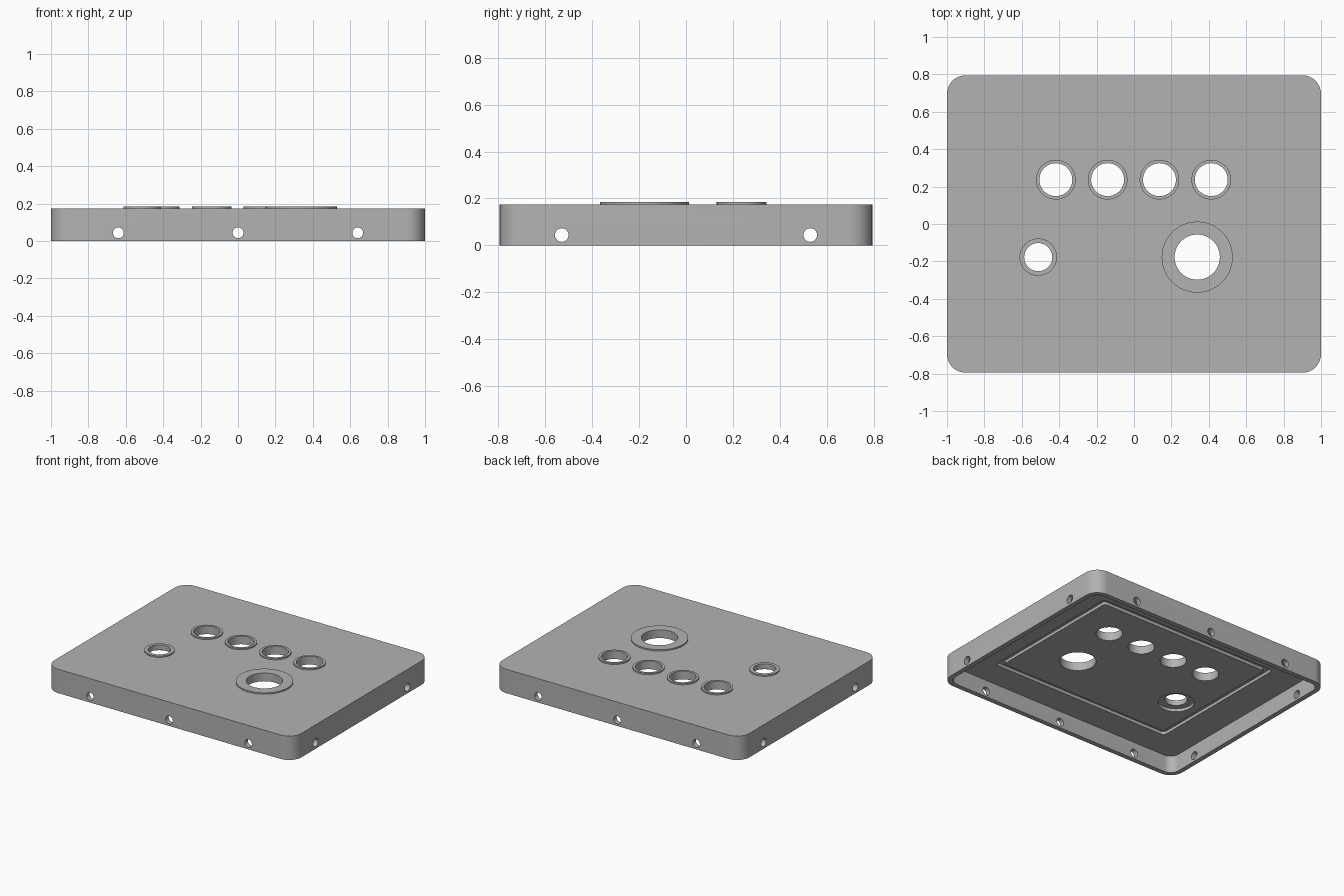
import bpy, bmesh, math
from mathutils import Matrix, Vector

cube = bpy.data.objects.get("Cube")
if cube:
    bpy.data.objects.remove(cube, do_unlink=True)

HALF_X, HALF_Y = 1.0, 0.795
TOP, RAISED, CEILING = 0.175, 0.185, 0.125
WALL, CORNER = 0.035, 0.1
GROOVE_ROOF = 0.147

grey = bpy.data.materials.new("plain grey")
grey.use_nodes = True
colour = (0.45, 0.45, 0.45, 1)
grey.diffuse_color = colour
grey.node_tree.nodes["Principled BSDF"].inputs["Base Color"].default_value = colour


def prism(name, outline, z0, z1):
    """Extrude a flat outline between two heights."""
    bm = bmesh.new()
    face = bm.faces.new([bm.verts.new((x, y, z0)) for x, y in outline])
    ext = bmesh.ops.extrude_face_region(bm, geom=[face])
    verts = [g for g in ext["geom"] if isinstance(g, bmesh.types.BMVert)]
    bmesh.ops.translate(bm, verts=verts, vec=(0, 0, z1 - z0))
    bmesh.ops.recalc_face_normals(bm, faces=bm.faces)
    mesh = bpy.data.meshes.new(name)
    bm.to_mesh(mesh)
    bm.free()
    obj = bpy.data.objects.new(name, mesh)
    mesh.materials.append(grey)
    bpy.context.collection.objects.link(obj)
    return obj


def rounded_rect(hx, hy, r, steps=10):
    points = []
    for i, (sx, sy) in enumerate([(1, 1), (-1, 1), (-1, -1), (1, -1)]):
        for k in range(steps + 1):
            a = math.pi / 2 * (i + k / steps)
            points.append((sx * (hx - r) + r * math.cos(a),
                           sy * (hy - r) + r * math.sin(a)))
    return points


def circle(cx, cy, r, n=48):
    return [(cx + r * math.cos(2 * math.pi * k / n),
             cy + r * math.sin(2 * math.pi * k / n)) for k in range(n)]


def combine(body, tool, operation):
    """Join or cut with a tool shape, then discard the tool."""
    mod = body.modifiers.new("shape", "BOOLEAN")
    mod.operation, mod.solver, mod.object = operation, "EXACT", tool
    graph = bpy.context.evaluated_depsgraph_get()
    mesh = bpy.data.meshes.new_from_object(body.evaluated_get(graph))
    body.modifiers.clear()
    body.data = mesh
    bpy.data.objects.remove(tool, do_unlink=True)


def cut(tool):
    combine(lid, tool, "DIFFERENCE")


def join(tool):
    combine(lid, tool, "UNION")


# Hollow lid with a thin skirt
lid = prism("panel_lid", rounded_rect(HALF_X, HALF_Y, CORNER), 0, TOP)
cut(prism("cavity", rounded_rect(HALF_X - WALL, HALF_Y - WALL, CORNER - WALL), -0.1, CEILING))

# Rectangular seal groove on the underside
cut(prism("groove", rounded_rect(0.73, 0.56, 0.03), 0.1, GROOVE_ROOF))
join(prism("groove_island", rounded_rect(0.69, 0.52, 0.02), CEILING, GROOVE_ROOF + 0.01))

# Raised collars and through holes: x, y, collar radius, hole radius
openings = [(x, 0.237, 0.106, 0.088) for x in (-0.418, -0.141, 0.136, 0.413)]
openings += [(-0.512, -0.177, 0.1, 0.075), (0.338, -0.177, 0.19, 0.121)]
for x, y, collar, hole in openings:
    join(prism("collar", circle(x, y, collar), TOP - 0.01, RAISED))
    cut(prism("hole", circle(x, y, hole), 0, 0.3))

# Counterbore under the smallest hole
cut(prism("counterbore", circle(-0.512, -0.177, 0.12), 0.1, GROOVE_ROOF))

# Screw holes straight through opposite skirt walls
for axis, offsets in (("X", (-0.64, 0, 0.64)), ("Y", (-0.53, 0.53))):
    for offset in offsets:
        drill = prism("screw_hole", circle(0, 0, 0.029, 24), -1.2, 1.2)
        drill.data.transform(Matrix.Rotation(math.pi / 2, 4, axis))
        place = (offset, 0, 0.044) if axis == "X" else (0, offset, 0.044)
        drill.data.transform(Matrix.Translation(Vector(place)))
        cut(drill)

bpy.ops.object.select_all(action="DESELECT")
lid.select_set(True)
bpy.context.view_layer.objects.active = lid
bpy.ops.object.shade_smooth_by_angle(angle=math.radians(30))
